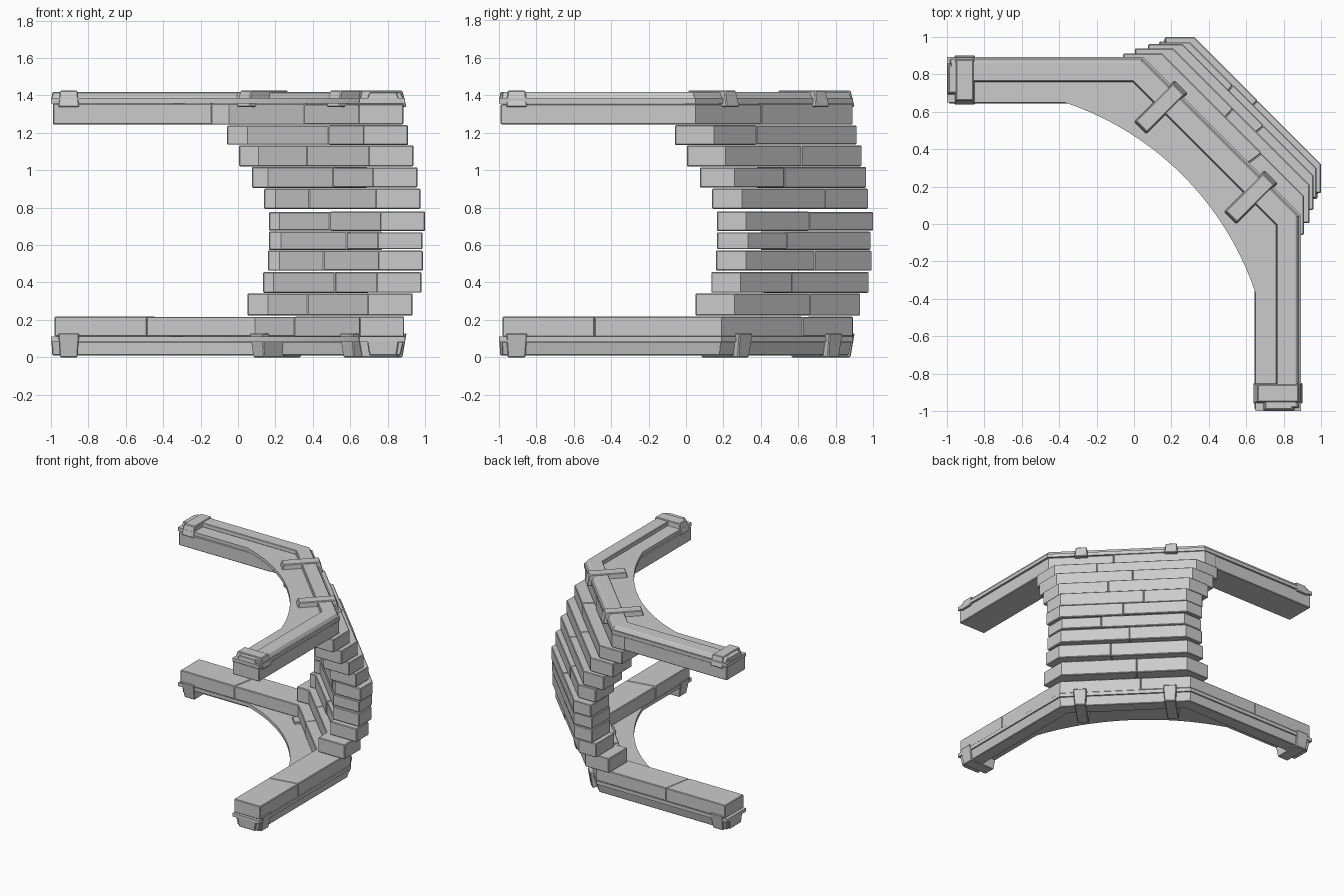
import bpy, bmesh, math, random
from mathutils import Vector, Matrix

if "Cube" in bpy.data.objects:
    bpy.data.objects.remove(bpy.data.objects["Cube"])

random.seed(4)
W = 0.24                                  # wall thickness
D = Vector((0.7071, 0.7071))              # corner direction
T = Vector((0.7071, -0.7071))             # along the diagonal


def loft(name, low, high, z0, z1, bevel=0.0):
    """Solid between two matching outlines at z0 and z1."""
    bm = bmesh.new()
    a = [bm.verts.new((p[0], p[1], z0)) for p in low]
    b = [bm.verts.new((p[0], p[1], z1)) for p in high]
    bm.faces.new(a)
    bm.faces.new(b)
    n = len(a)
    for i in range(n):
        j = (i + 1) % n
        bm.faces.new((a[i], a[j], b[j], b[i]))
    bmesh.ops.recalc_face_normals(bm, faces=bm.faces)
    me = bpy.data.meshes.new(name)
    bm.to_mesh(me)
    bm.free()
    ob = bpy.data.objects.new(name, me)
    bpy.context.collection.objects.link(ob)
    if bevel:
        m = ob.modifiers.new("bevel", 'BEVEL')
        m.width = bevel
        m.segments = 1
        m.limit_method = 'ANGLE'
        m.angle_limit = math.radians(55)
    return ob


def stations(m, c, e, w=W):
    """(outer, inner) pairs along the bent wall: end, corner, corner, end."""
    k = w * math.tan(math.radians(22.5))
    half = [((e, m), (e, m - w)), ((c, m), (c - k, m - w))]
    other = [tuple((y, x) for x, y in s) for s in reversed(half)]
    return [tuple(Vector(p) for p in s) for s in half + other]


def outline(st):
    return [s[0] for s in st] + [s[1] for s in reversed(st)]


def course(name, m, c, e, z0, z1, cuts):
    """One course of stone, cut into blocks at (segment, fraction)."""
    marks = [(0, 0.0)] + cuts + [(2, 1.0)]
    for i, (lo, hi) in enumerate(zip(marks, marks[1:])):
        st = stations(m + random.uniform(-0.006, 0.002), c, e)

        def at(seg, f):
            return tuple(st[seg][k].lerp(st[seg + 1][k], f) for k in (0, 1))
        part = [at(*lo)] + [st[k] for k in range(lo[0] + 1, hi[0] + 1)] + [at(*hi)]
        dz = random.uniform(0, 0.004)
        pts = outline(part)
        loft(f"{name}_block_{i + 1}", pts, pts, z0 + dz, z1 - dz, 0.005)


def slab(name, centre, axis, length, width, z0, z1, taper):
    """Strap slab; its z1 side is narrowed by taper."""
    u = Vector(axis)
    v = Vector((-u.y, u.x))
    ring = [(-1, -1), (1, -1), (1, 1), (-1, 1)]

    def rect(t):
        return [Vector(centre) + u * a * (length / 2 - t) + v * b * (width / 2 - t * 0.4)
                for a, b in ring]
    loft(name, rect(0), rect(taper), z0, z1, 0.005)


# Bulging courses: outer face, outer corner, return end, bottom, top, joint
rows = [
    (0.935, 0.26, 0.05, 0.222, 0.342, 0.40),
    (0.98, 0.29, 0.135, 0.342, 0.458, 0.60),
    (0.99, 0.32, 0.16, 0.462, 0.572, 0.45),
    (0.99, 0.33, 0.165, 0.574, 0.672, 0.68),
    (1.0, 0.32, 0.165, 0.674, 0.780, 0.50),
    (0.975, 0.30, 0.14, 0.790, 0.905, 0.34),
    (0.96, 0.26, 0.075, 0.905, 1.018, 0.62),
    (0.94, 0.21, 0.005, 1.020, 1.133, 0.44),
    (0.91, 0.15, -0.058, 1.133, 1.243, 0.70),
]
for i, (m, c, e, z0, z1, f) in enumerate(rows):
    course(f"wall_course_{i + 1}", m, c, e, z0, z1, [(1, f)])

# Long courses that carry the arms
course("base_course", 0.89, 0.19, -0.98, 0.108, 0.22, [(0, 0.46), (1, 0.38), (2, 0.58)])
course("top_course", 0.89, 0.05, -0.99, 1.243, 1.357, [(0, 0.9), (1, 0.58)])

# Inner arc of the trim plates
R, arc_c, A = 1.614, Vector((-0.881, -0.881)), math.radians(26.5)
N = 20
arc = []
for i in range(N + 1):
    ang = math.radians(45) - A + 2 * A * i / N
    arc.append(arc_c + R * Vector((math.cos(ang), math.sin(ang))))


def trim(name, c, z_in, z_mid, z_out, z_strap):
    """Arc plate, raised strip and straps, built outward from the wall."""
    s = 1 if z_out > z_in else -1
    plate = [s_[0] for s_ in stations(0.893, c, -1.0)]
    plate += [Vector((0.65, -1.0))] + arc + [Vector((-1.0, 0.65))]
    loft(name + "_plate", plate, plate, z_in, z_mid)
    low = outline(stations(0.885, c - 0.005, -0.985, 0.125))
    high = outline(stations(0.868, c - 0.012, -0.98, 0.105))
    loft(name + "_strip", low, high, z_mid - 0.002 * s, z_out, 0.004)
    # straps across the diagonal
    r1 = (0.893 + c) / math.sqrt(2) + 0.03
    r0 = r1 - 0.32
    for side in (-1, 1):
        tag = "left" if side < 0 else "right"
        slab(f"{name}_corner_strap_{tag}", D * (r0 + r1) / 2 + T * 0.34 * side, D,
             r1 - r0, 0.10, z_in - 0.018 * s, z_strap, 0.02)
        # straps and tabs on the arm ends
        def place(x, y):
            return (x, y) if side < 0 else (y, x)
        ax = place(0, 1)
        slab(f"{name}_end_strap_{tag}", place(-0.905, 0.77), ax, 0.262, 0.112,
             z_in - 0.018 * s, z_strap, 0.022)
        slab(f"{name}_end_tab_{tag}", place(-0.965, 0.775), ax, 0.17, 0.065,
             z_mid - 0.005 * s, z_out, 0.012)


trim("top_trim", 0.05, 1.357, 1.385, 1.417, 1.425)
trim("base_trim", 0.19, 0.11, 0.082, 0.01, 0.0)
